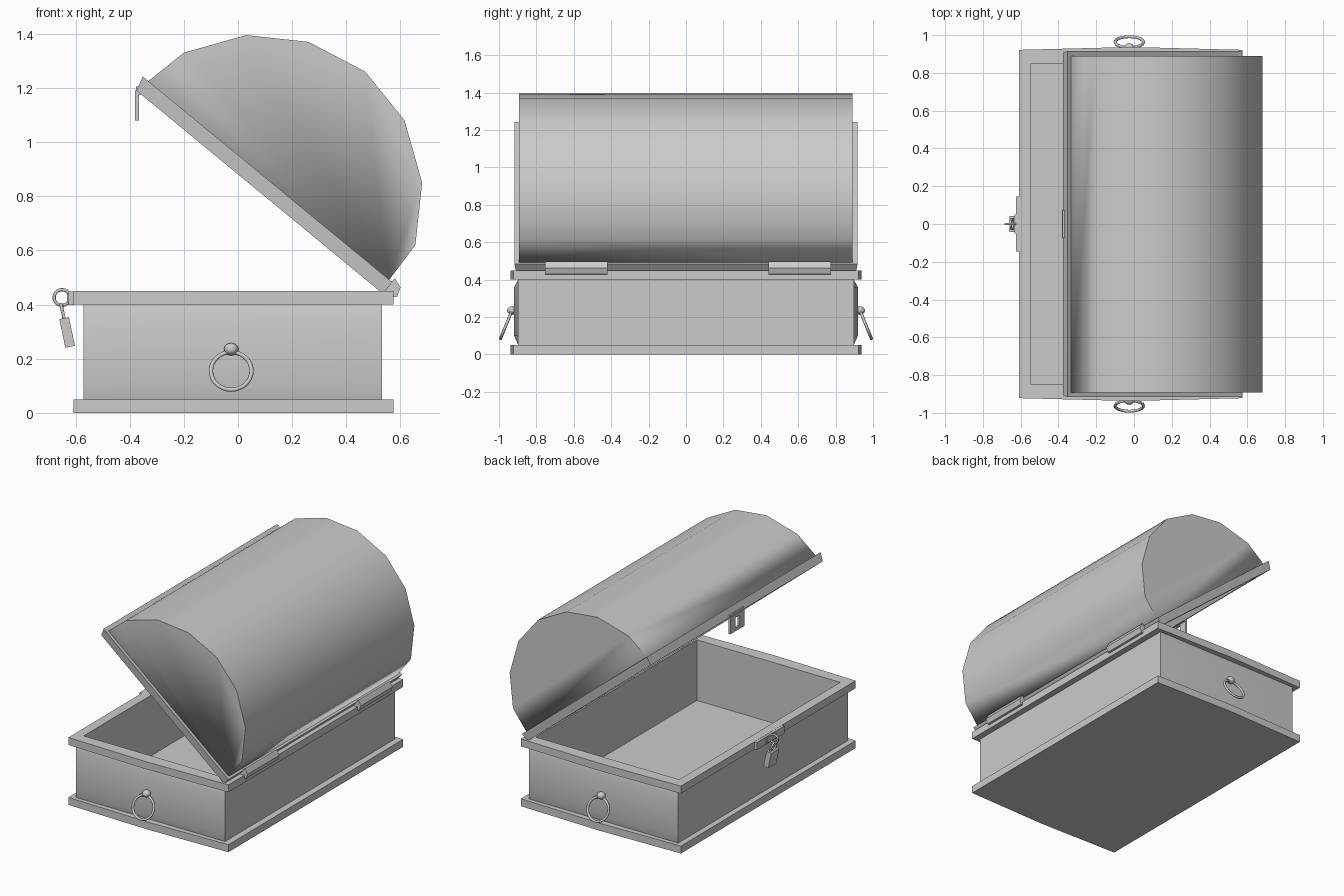
import bpy, bmesh, math
from mathutils import Vector

if "Cube" in bpy.data.objects:
    bpy.data.objects.remove(bpy.data.objects["Cube"])


def finish(name, bm, smooth=35):
    bmesh.ops.recalc_face_normals(bm, faces=bm.faces[:])
    me = bpy.data.meshes.new(name)
    bm.to_mesh(me)
    bm.free()
    ob = bpy.data.objects.new(name, me)
    bpy.context.collection.objects.link(ob)
    if smooth:
        for o in bpy.context.selected_objects:
            o.select_set(False)
        ob.select_set(True)
        bpy.context.view_layer.objects.active = ob
        bpy.ops.object.shade_smooth_by_angle(angle=math.radians(smooth))
    return ob


def loft(name, loops, closed=False, smooth=None):
    """Bridge equal-length loops, capping the ends unless closed."""
    bm = bmesh.new()
    vs = [[bm.verts.new(p) for p in l] for l in loops]
    pairs = list(zip(vs, vs[1:])) + ([(vs[-1], vs[0])] if closed else [])
    n = len(loops[0])
    for a, b in pairs:
        for i in range(n):
            j = (i + 1) % n
            bm.faces.new((a[i], a[j], b[j], b[i]))
    if not closed:
        bm.faces.new(vs[0])
        bm.faces.new(vs[-1])
    return finish(name, bm, smooth)


def plan(x0, x1, y, z, bow=0.0):
    """Horizontal outline whose short ends bow outwards."""
    m = (x0 + x1) / 2
    return [(x0, -y, z), (m, -y - bow, z), (x1, -y, z),
            (x1, y, z), (m, y + bow, z), (x0, y, z)]


def torus(name, R, r, centre, rot, segs=24, sides=8):
    bpy.ops.mesh.primitive_torus_add(major_radius=R, minor_radius=r, major_segments=segs,
                                     minor_segments=sides, location=centre, rotation=rot)
    ob = bpy.context.object
    ob.name = name
    bpy.ops.object.shade_smooth_by_angle(angle=math.radians(60))
    return ob


def box(name, centre, size, rot=(0, 0, 0)):
    bpy.ops.mesh.primitive_cube_add(size=1, location=centre, rotation=rot)
    ob = bpy.context.object
    ob.name = name
    ob.scale = size
    return ob


# Open chest body: plinth, bulging walls, rim and hollow inside
loft("chest_body", [
    plan(-.608, .575, .922, 0, .015), plan(-.608, .575, .922, .05, .015),
    plan(-.57, .532, .897, .05), plan(-.57, .532, .897, .10, .022),
    plan(-.57, .532, .897, .36, .022), plan(-.57, .532, .897, .40),
    plan(-.608, .575, .922, .40, .015), plan(-.608, .575, .922, .45, .015),
    plan(-.545, .515, .85, .45), plan(-.545, .515, .85, .045)], smooth=20)

# Tilted lid frame, described by distance u from the hinge and height w
H = Vector((.535, 0, .44))
U = (Vector((-.375, 0, 1.19)) - H)
L = U.length
U.normalize()
N = Vector((-U.z, 0, U.x)) * -1


def lid_loop(u0, u1, y, w):
    return [H + U * u + N * w + Vector((0, s, 0))
            for u, s in ((u0, -y), (u1, -y), (u1, y), (u0, y))]


loft("lid_frame", [lid_loop(0, L, .908, 0), lid_loop(0, L + .015, .917, .055),
                   lid_loop(.065, L - .065, .85, .05), lid_loop(.065, L - .065, .85, 0)],
     closed=True)

# Hollow barrel lid
arch = [(-.335, 1.222), (-.20, 1.33), (.03, 1.395), (.26, 1.37), (.47, 1.26),
        (.615, 1.08), (.68, .85), (.655, .62), (.555, .487)]
bm = bmesh.new()
a = [bm.verts.new((x, -.893, z)) for x, z in arch]
b = [bm.verts.new((x, .89, z)) for x, z in arch]
bm.faces.new(a)
bm.faces.new(b)
for i in range(len(arch) - 1):
    bm.faces.new((a[i], a[i + 1], b[i + 1], b[i]))
under = bm.faces.new((a[-1], a[0], b[0], b[-1]))
bmesh.ops.recalc_face_normals(bm, faces=bm.faces[:])
bmesh.ops.delete(bm, geom=[under], context='FACES_ONLY')
lid = finish("barrel_lid", bm, 40)
solid = lid.modifiers.new("thickness", 'SOLIDIFY')
solid.thickness = .045
solid.offset = -1

# Rear hinges
knuckle = [(.545, .45), (.555, .475), (.58, .497), (.60, .463), (.588, .43), (.565, .425)]
for name, y0, y1 in (("hinge_a", -.755, -.42), ("hinge_b", .44, .775)):
    loft(name, [[(x, y, z) for x, z in knuckle] for y in (y0, y1)])

# Knob and hanging ring on each short end
for side, s in (("front", -1), ("back", 1)):
    bpy.ops.mesh.primitive_uv_sphere_add(segments=16, ring_count=8, radius=.027,
                                         location=(-.025, s * .93, .235))
    knob = bpy.context.object
    knob.name = side + "_knob"
    knob.scale.z = .85
    bpy.ops.object.shade_smooth()
    torus(side + "_ring", .075, .008, (-.025, s * .963, .155),
          (math.radians(90 + s * 22), 0, 0), 32)

# Slotted hasp hanging from the lid
loft("hasp", [[(x, y, z) for y, z in ((-w, 1.135 - h), (w, 1.135 - h), (w, 1.135 + h), (-w, 1.135 + h))]
              for x, w, h in ((-.38, .075, .056), (-.366, .075, .056),
                              (-.366, .02, .035), (-.38, .02, .035))], closed=True)
box("hasp_mount", (-.365, 0, 1.19), (.025, .15, .03))

# Lock plate, staple and padlock
box("lock_plate", (-.615, 0, .424), (.02, .29, .05))
box("staple_base", (-.626, 0, .425), (.012, .1, .035))
torus("staple", .029, .006, (-.65, 0, .426), (math.radians(90), 0, 0))
tilt = math.radians(-12)
torus("shackle", .026, .006, (-.648, 0, .375), (0, math.radians(78), 0))
for s in (-1, 1):
    box("shackle_leg", (-.644, s * .026, .358), (.011, .011, .04), (0, tilt, 0))
lock = box("padlock", (-.631, 0, .297), (.036, .085, .108), (0, tilt, 0))
bev = lock.modifiers.new("rounded", 'BEVEL')
bev.width = .006
bev.segments = 2
